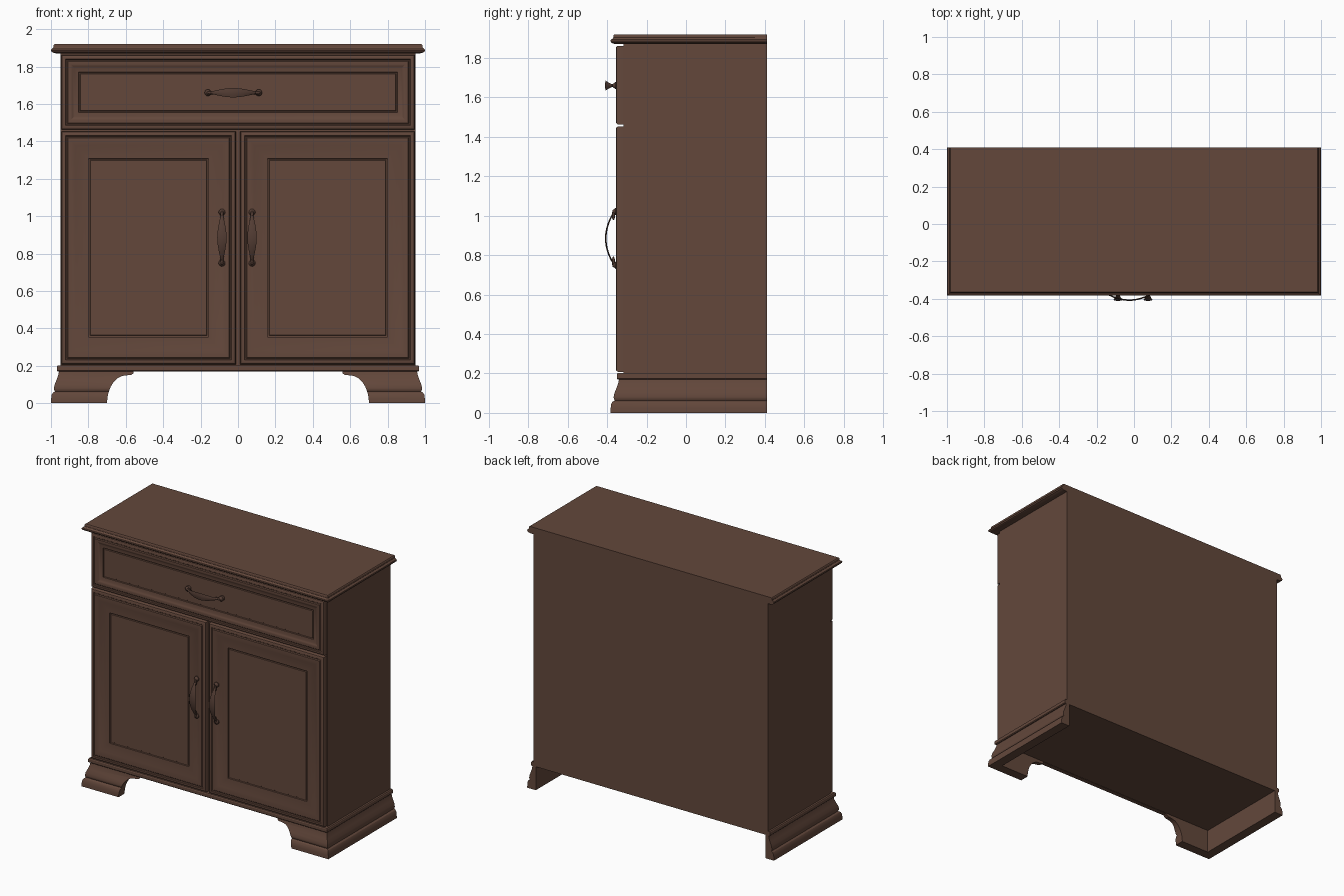
import bpy, bmesh, math
from mathutils import Vector, Matrix

if "Cube" in bpy.data.objects:
    bpy.data.objects.remove(bpy.data.objects["Cube"])


def material(name, rgb):
    m = bpy.data.materials.new(name)
    m.diffuse_color = (*rgb, 1)
    m.use_nodes = True
    m.node_tree.nodes["Principled BSDF"].inputs["Base Color"].default_value = m.diffuse_color
    return m


WOOD = material("walnut brown", (0.125, 0.064, 0.044))
METAL = material("dark bronze", (0.085, 0.045, 0.033))


def finish(name, bm, mat, smooth=True):
    bmesh.ops.remove_doubles(bm, verts=bm.verts, dist=1e-5)
    bmesh.ops.recalc_face_normals(bm, faces=bm.faces)
    me = bpy.data.meshes.new(name)
    bm.to_mesh(me)
    bm.free()
    ob = bpy.data.objects.new(name, me)
    bpy.context.collection.objects.link(ob)
    me.materials.append(mat)
    bpy.ops.object.select_all(action='DESELECT')
    ob.select_set(True)
    bpy.context.view_layer.objects.active = ob
    if smooth:
        bpy.ops.object.shade_smooth_by_angle(angle=math.radians(30))
    return ob


def loft(bm, rings, cap=True):
    """Skin closed rings of points, capping both ends."""
    vs = [[bm.verts.new(p) for p in r] for r in rings]
    n = len(vs[0])
    for a, b in zip(vs, vs[1:]):
        for i in range(n):
            bm.faces.new((a[i], a[(i + 1) % n], b[(i + 1) % n], b[i]))
    if cap:
        bm.faces.new(vs[0])
        bm.faces.new(vs[-1])


HX, YF, YB = 0.95, -0.333, 0.41


def u_path(o):
    return [(-HX - o, YB), (-HX - o, YF - o), (HX + o, YF - o), (HX + o, YB)]


def u_moulding(name, profile):
    """Sweep a closed (offset, z) profile round left, front and right."""
    bm = bmesh.new()
    loft(bm, [[(*u_path(o)[k], z) for o, z in profile] for k in range(4)])
    return finish(name, bm, WOOD)


def stack(name, profile):
    """Solid slab with a moulded edge, flush at the back."""
    bm = bmesh.new()
    loft(bm, [[(x, y, z) for x, y in u_path(o)] for o, z in profile])
    return finish(name, bm, WOOD)


# carcass
bm = bmesh.new()
loft(bm, [[(x, y, z) for x, y in ((-HX, YB), (-HX, -0.318), (HX, -0.318), (HX, YB))]
          for z in (0.172, 1.872)])
finish("carcass", bm, WOOD, False)

# top board with moulded edge
stack("top_board", [(0.022, 1.87), (0.036, 1.873), (0.046, 1.878), (0.05, 1.886), (0.048, 1.893),
                    (0.04, 1.898), (0.036, 1.903), (0.035, 1.915), (0.031, 1.92)])

# plinth rail
u_moulding("plinth_rail", [(-0.02, 0.17), (0.013, 0.17), (0.018, 0.175), (0.018, 0.196),
                           (0.014, 0.202), (-0.02, 0.202)])

# plinth with bracket feet
plinth = u_moulding("plinth_feet", [(-0.02, 0), (0.05, 0), (0.049, 0.025), (0.046, 0.045), (0.04, 0.056),
                                    (0.028, 0.063), (0.033, 0.072), (0.034, 0.08), (0.03, 0.1),
                                    (0.02, 0.125), (0.011, 0.15), (0.007, 0.171), (-0.02, 0.171)])
half = [(-0.7, -0.05)]
half += [(-0.6 - 0.1 * math.cos(a), 0.148 * math.sin(a))
         for a in [i * math.pi / 20 for i in range(11)]]
half += [(-0.57, 0.152), (-0.558, 0.16), (-0.555, 0.2)]
outline = half + [(-x, z) for x, z in reversed(half)]
bm = bmesh.new()
loft(bm, [[(x, y, z) for x, z in outline] for y in (-0.6, -0.2)])
cutter = finish("arch_cutter", bm, WOOD, False)
cutter.hide_render = True
bpy.context.view_layer.objects.active = plinth
mod = plinth.modifiers.new("arch", 'BOOLEAN')
mod.operation, mod.solver, mod.object = 'DIFFERENCE', 'EXACT', cutter
bpy.ops.object.modifier_apply(modifier=mod.name)
bpy.data.objects.remove(cutter)


# framed fronts
def framed_front(name, x0, x1, z0, z1, frame):
    f = frame
    rings = [(0, -0.316), (0, -0.345), (0.004, -0.352), (0.012, -0.356), (0.022, -0.356),
             (0.026, -0.350), (0.031, -0.350), (0.036, -0.356), (0.05, -0.356)]
    # cove sloping to the panel, then a narrow groove
    for t in (0.25, 0.5, 0.75, 1):
        rings.append((0.05 + t * (f - 0.058), -0.356 + 0.014 * math.sin(t * math.pi / 2)))
    rings += [(f - 0.006, -0.333), (f, -0.333), (f + 0.003, -0.338)]
    bm = bmesh.new()
    loft(bm, [[(x0 + d, y, z0 + d), (x1 - d, y, z0 + d), (x1 - d, y, z1 - d), (x0 + d, y, z1 - d)]
              for d, y in rings])
    finish(name, bm, WOOD)


framed_front("drawer_front", -0.945, 0.945, 1.463, 1.862, 0.1)
framed_front("left_door", -0.945, -0.012, 0.208, 1.453, 0.153)
framed_front("right_door", 0.012, 0.945, 0.208, 1.453, 0.153)


# bow handles: lens-shaped strap between two feet, built along z
def handle(name, x, z, turn):
    bm = bmesh.new()
    rings = []
    n = 20
    for i in range(n + 1):
        t = -1 + 2 * i / n
        zz = 0.133 * t
        y = -0.409 + 0.042 * t * t
        w = 0.005 + 0.02 * math.cos(t * math.pi / 2) ** 1.3 if abs(t) < 1 else 0.005
        rings.append([(-w, y + 0.002, zz), (-w * 0.35, y - 0.002, zz), (w * 0.35, y - 0.002, zz),
                      (w, y + 0.002, zz), (w * 0.35, y + 0.006, zz), (-w * 0.35, y + 0.006, zz)])
    loft(bm, rings)
    for s in (-1, 1):
        # flared mount and small finial
        prof = [(0.018, -0.336), (0.018, -0.358), (0.013, -0.363), (0.009, -0.370), (0.006, -0.374)]
        loft(bm, [[(r * math.cos(a), y, s * 0.136 + r * math.sin(a))
                   for a in [k * math.pi / 6 for k in range(12)]] for r, y in prof])
        bmesh.ops.create_uvsphere(bm, u_segments=12, v_segments=8, radius=1,
                                  matrix=Matrix.Translation((0, -0.368, s * 0.118))
                                  @ Matrix.Diagonal((0.009, 0.008, 0.026, 1)))
    m = Matrix.Translation((x, 0, z)) @ Matrix.Rotation(turn, 4, 'Y')
    bmesh.ops.transform(bm, matrix=m, verts=bm.verts)
    finish(name, bm, METAL)


handle("drawer_handle", -0.025, 1.66, math.pi / 2)
handle("left_door_handle", -0.086, 0.885, 0)
handle("right_door_handle", 0.075, 0.885, 0)
